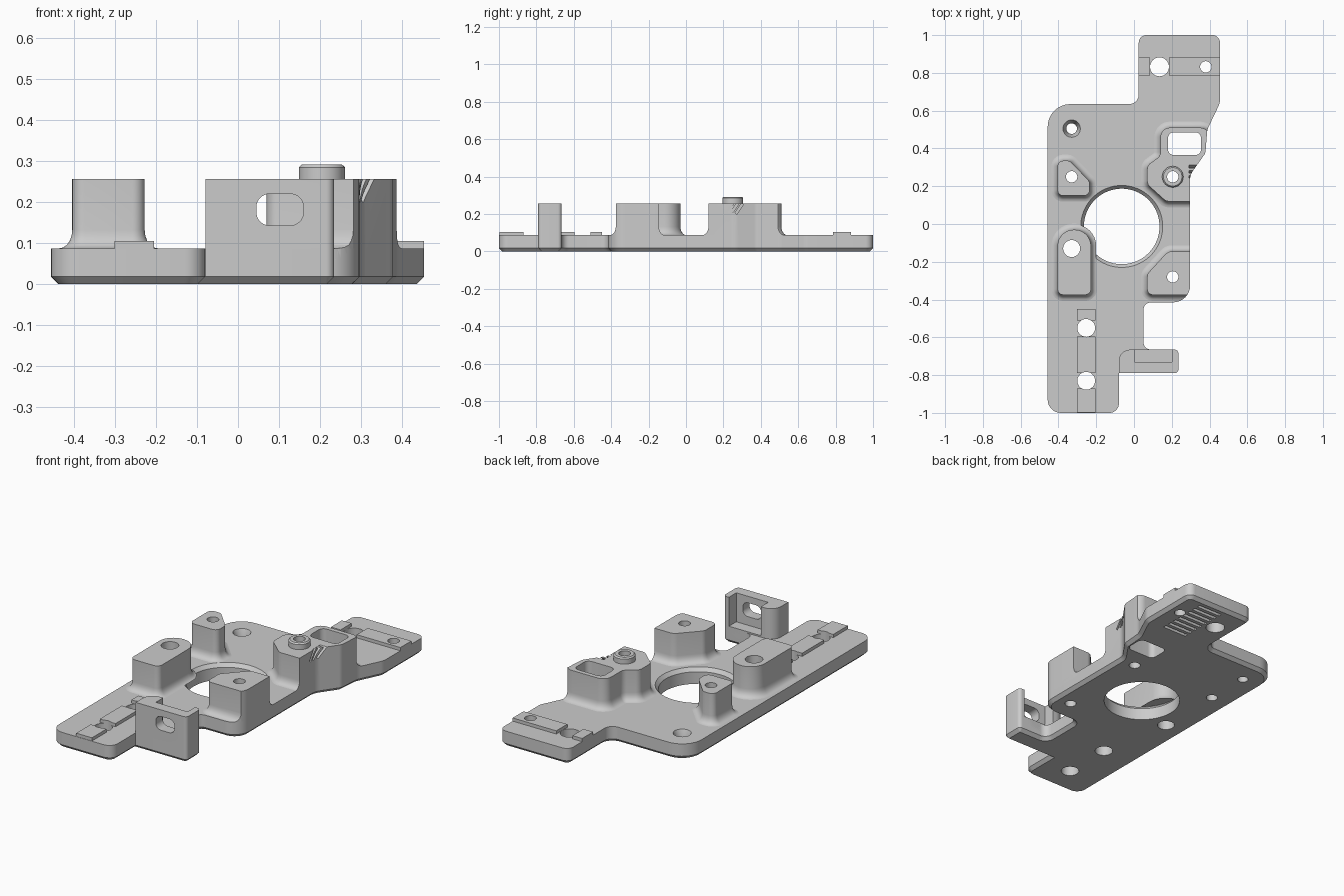
import bpy, bmesh, math
from mathutils import Vector

if "Cube" in bpy.data.objects:
    bpy.data.objects.remove(bpy.data.objects["Cube"])

grey = bpy.data.materials.new("plain_grey")
grey.use_nodes = True
grey.diffuse_color = (0.6, 0.6, 0.6, 1)
grey.node_tree.nodes["Principled BSDF"].inputs["Base Color"].default_value = (0.6, 0.6, 0.6, 1)

FLOOR, RAIL, TOP = 0.087, 0.105, 0.257


def rounded(corners, steps=8):
    """Counter-clockwise outline from corners (x, y, radius)."""
    pts, n = [], len(corners)
    for i, (x, y, r) in enumerate(corners):
        p = Vector((x, y))
        if r == 0:
            pts.append(p)
            continue
        a = (Vector(corners[i - 1][:2]) - p).normalized()
        b = (Vector(corners[(i + 1) % n][:2]) - p).normalized()
        half = a.angle(b) / 2
        centre = p + (a + b).normalized() * (r / math.sin(half))
        s = p + a * (r / math.tan(half)) - centre
        e = p + b * (r / math.tan(half)) - centre
        sweep = s.angle_signed(e)
        for k in range(steps + 1):
            t = -sweep * k / steps
            pts.append(centre + Vector((s.x * math.cos(t) - s.y * math.sin(t),
                                        s.x * math.sin(t) + s.y * math.cos(t))))
    return pts


def rect(x0, x1, y0, y1, r=0):
    return rounded([(x0, y0, r), (x1, y0, r), (x1, y1, r), (x0, y1, r)])


def circle(x, y, r, n=48):
    return [Vector((x + r * math.cos(math.tau * i / n), y + r * math.sin(math.tau * i / n)))
            for i in range(n)]


def offset(pts, d):
    """Move an outline outwards by d."""
    out = []
    for i, p in enumerate(pts):
        e1 = (p - pts[i - 1]).normalized()
        e2 = (pts[(i + 1) % len(pts)] - p).normalized()
        n1, n2 = Vector((e1.y, -e1.x)), Vector((e2.y, -e2.x))
        out.append(p + (n1 + n2) * (d / (1 + n1.dot(n2))))
    return out


def loft(name, outline, levels, cutter=False):
    """Stack the outline at each (height, offset) and close the ends."""
    bm = bmesh.new()
    rings = [[bm.verts.new((p.x, p.y, z)) for p in offset(outline, d)] for z, d in levels]
    n = len(outline)
    for lo, hi in zip(rings, rings[1:]):
        for i in range(n):
            j = (i + 1) % n
            bm.faces.new((lo[i], lo[j], hi[j], hi[i]))
    bm.faces.new(rings[0][::-1])
    bm.faces.new(rings[-1])
    bmesh.ops.recalc_face_normals(bm, faces=bm.faces)
    mesh = bpy.data.meshes.new(name)
    bm.to_mesh(mesh)
    bm.free()
    ob = bpy.data.objects.new(name, mesh)
    bpy.context.collection.objects.link(ob)
    mesh.materials.append(grey)
    ob.hide_render = cutter
    return ob


def cut(ob, cutters, operation='DIFFERENCE'):
    bpy.context.view_layer.objects.active = ob
    for c in cutters:
        m = ob.modifiers.new("cut", 'BOOLEAN')
        m.operation, m.object, m.solver = operation, c, 'EXACT'
        bpy.ops.object.modifier_apply(modifier=m.name)


def hole(outline, levels=((-0.1, 0), (0.4, 0))):
    c = loft("hole_cutter", outline, levels, True)
    cutters.append(c)
    return c


cutters, parts = [], []

# Plate outline
outline = rounded([
    (-0.457, -1, 0.07), (-0.08, -1, 0.05), (-0.08, -0.79, 0), (0.235, -0.79, 0.02),
    (0.235, -0.665, 0.02), (0.05, -0.665, 0.04), (0.05, -0.415, 0.04), (0.297, -0.415, 0.09),
    (0.297, 0.26, 0.08), (0.378, 0.375, 0.05), (0.388, 0.5, 0.1), (0.455, 0.64, 0.08),
    (0.455, 1, 0.04), (0.025, 1, 0.04), (0.025, 0.635, 0.05), (-0.457, 0.635, 0.12)])
limit = loft("outline_limit", outline, [(0.03, 0), (0.5, 0)], True)

# Holes through everything
bore = hole(circle(-0.065, -0.013, 0.2, 96),
            [(-0.1, 0), (FLOOR - 0.02, 0), (FLOOR, 0.017), (FLOOR + 0.001, 0.017)])
corner_hole = hole(circle(-0.33, 0.505, 0.028), [(-0.1, 0), (0.04, 0), (FLOOR, 0.018), (0.2, 0.018)])
post_holes = [hole(circle(x, y, r)) for x, y, r in
              [(-0.33, 0.25, 0.03), (-0.33, -0.13, 0.045), (0.205, 0.25, 0.03), (0.205, -0.28, 0.03)]]
rail_holes = [hole(circle(x, y, r)) for x, y, r in
              [(-0.253, -0.55, 0.047), (-0.253, -0.83, 0.047), (0.135, 0.832, 0.05), (0.38, 0.832, 0.03)]]
pocket = hole(rect(0.18, 0.355, 0.365, 0.485, 0.03))

# Base plate with bevelled underside and vent slots
plate = loft("base_plate", outline, [(0, -0.018), (0.018, 0), (FLOOR, 0)])
slots = [hole(rect(0.2, 0.35, 0.66 + i * 0.04, 0.68 + i * 0.04), [(-0.1, 0), (0.03, 0)])
         for i in range(8)]
cut(plate, [bore, corner_hole, pocket] + post_holes + rail_holes + slots)
parts.append(plate)

# Raised locating rails
for name, r in [("front_rail_end", (-0.302, -0.205, -0.998, -0.87)),
                ("front_rail_middle", (-0.302, -0.205, -0.79, -0.595)),
                ("front_rail_tip", (-0.302, -0.205, -0.51, -0.45)),
                ("back_rail_short", (0.025, 0.085, 0.785, 0.882)),
                ("back_rail_long", (0.185, 0.455, 0.785, 0.882))]:
    rail = loft(name, rect(*r), [(0.05, 0), (RAIL, 0)])
    cut(rail, rail_holes)
    parts.append(rail)

# Mounting posts with flared feet
flare = [(0.06, 0.034), (FLOOR, 0.032)]
flare += [(FLOOR + 0.045 * (1 - math.cos(a)), 0.032 * (1 - math.sin(a)))
          for a in (math.pi / 2 * k / 5 for k in range(1, 6))]
flare.sort()
flare.append((TOP, 0))
posts = {
    "triangle_post": [(-0.405, 0.15, 0.03), (-0.235, 0.15, 0.03), (-0.235, 0.225, 0.03),
                      (-0.34, 0.335, 0.03), (-0.405, 0.335, 0.03)],
    "long_post": [(-0.405, -0.375, 0.03), (-0.228, -0.375, 0.03),
                  (-0.228, -0.03, 0.086), (-0.405, -0.03, 0.086)],
    "corner_post": [(0.07, -0.375, 0.03), (0.33, -0.375, 0.03), (0.33, -0.145, 0.03),
                    (0.18, -0.145, 0.05), (0.07, -0.265, 0.04)],
    "pocket_post": [(0.07, 0.21, 0.04), (0.17, 0.12, 0.04), (0.33, 0.12, 0.03),
                    (0.33, 0.24, 0.02), (0.42, 0.36, 0.03), (0.39, 0.51, 0.05),
                    (0.14, 0.51, 0.05), (0.14, 0.36, 0.04), (0.07, 0.31, 0.04)],
}
# Slanted grooves in the side of the pocket post
grooves = []
for y in (0.235, 0.262, 0.289):
    g = hole(rect(0.3, 0.36, -0.006, 0.006), [(-0.04, 0), (0.06, 0)])
    g.rotation_euler.x = -0.6
    g.location = (-0.01, y, 0.235)
    grooves.append(g)
bpy.context.view_layer.update()

for name, corners in posts.items():
    post = loft(name, rounded(corners), flare)
    cut(post, [limit], 'INTERSECT')
    cut(post, post_holes + [bore])
    if name == "pocket_post":
        cut(post, [pocket] + grooves)
    parts.append(post)

# Round collar on the pocket post
collar = loft("collar", circle(0.205, 0.25, 0.056),
              [(TOP - 0.01, 0), (0.285, 0), (0.292, -0.007)])
cut(collar, post_holes)
parts.append(collar)

# Upright bracket with a recess and a rounded window
bracket = loft("bracket", rounded([
    (-0.08, -0.79, 0), (0.235, -0.79, 0.02), (0.235, -0.665, 0.02),
    (-0.08, -0.665, 0.06)]), [(0.04, 0), (TOP, 0)])
recess = hole(rect(0.003, 0.2, -0.73, -0.6), [(0.095, 0), (0.4, 0)])
window = hole(rect(0.045, 0.16, 0.143, 0.22, 0.032), [(-0.1, 0), (0.1, 0)])
window.rotation_euler.x = math.pi / 2
window.location.y = -0.76
bpy.context.view_layer.update()
cut(bracket, [recess, window])
parts.append(bracket)

# Remove the cutters and shade the parts
for c in cutters + [limit]:
    bpy.data.objects.remove(c)
bpy.ops.object.select_all(action='DESELECT')
for ob in parts:
    ob.select_set(True)
bpy.context.view_layer.objects.active = plate
bpy.ops.object.shade_smooth_by_angle(angle=math.radians(30))
